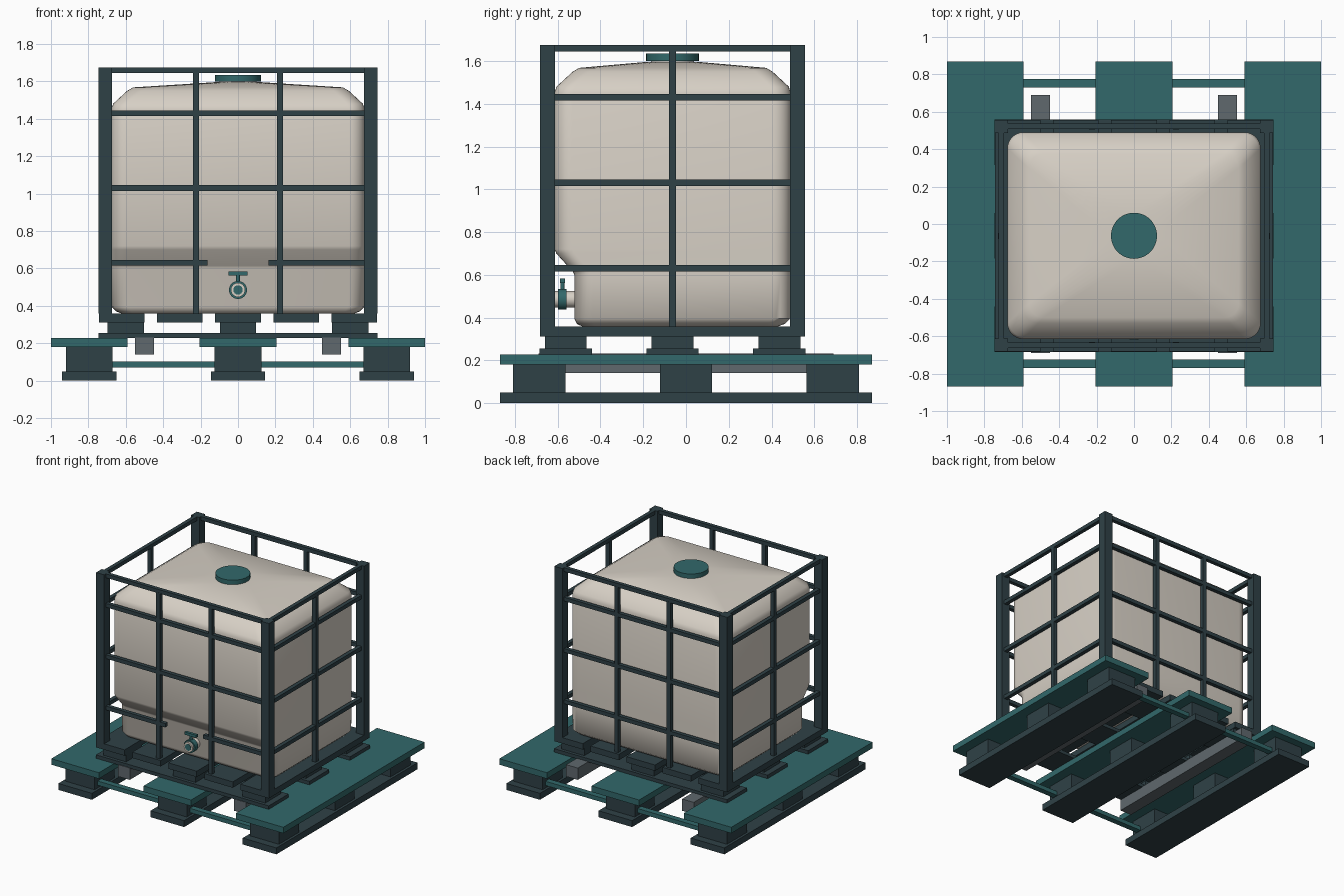
import bpy, bmesh, math
from mathutils import Matrix

if "Cube" in bpy.data.objects:
    bpy.data.objects.remove(bpy.data.objects["Cube"])


def material(name, rgb):
    m = bpy.data.materials.new(name)
    m.diffuse_color = (*rgb, 1)
    m.use_nodes = True
    m.node_tree.nodes["Principled BSDF"].inputs["Base Color"].default_value = m.diffuse_color
    return m


TEAL = material("teal", (0.032, 0.14, 0.145))
DARK = material("dark slate", (0.028, 0.053, 0.062))
CREAM = material("cream plastic", (0.68, 0.63, 0.56))
GREY = material("grey steel", (0.115, 0.14, 0.155))


def finish(name, bm, mat):
    bmesh.ops.recalc_face_normals(bm, faces=bm.faces)
    me = bpy.data.meshes.new(name)
    bm.to_mesh(me)
    bm.free()
    me.materials.append(mat)
    ob = bpy.data.objects.new(name, me)
    bpy.context.collection.objects.link(ob)
    return ob


def smooth(ob, angle):
    bpy.ops.object.select_all(action='DESELECT')
    ob.select_set(True)
    bpy.context.view_layer.objects.active = ob
    bpy.ops.object.shade_smooth_by_angle(angle=math.radians(angle))


def boxes(name, mat, specs):
    """One object from boxes given as (x range, y range, z range)."""
    bm = bmesh.new()
    for rng in specs:
        mid = [(a + b) / 2 for a, b in rng]
        size = [b - a for a, b in rng]
        bmesh.ops.create_cube(bm, size=1, matrix=Matrix.Translation(mid) @ Matrix.Diagonal((*size, 1)))
    return finish(name, bm, mat)


def around(c, w):
    return (c - w / 2, c + w / 2)


def cylinder(name, mat, center, r, depth, axis='Z', segs=40):
    bm = bmesh.new()
    rot = Matrix.Rotation(math.pi / 2, 4, 'X') if axis == 'Y' else Matrix()
    bmesh.ops.create_cone(bm, cap_ends=True, segments=segs, radius1=r, radius2=r, depth=depth,
                          matrix=Matrix.Translation(center) @ rot)
    smooth(finish(name, bm, mat), 30)


# Large lower pallet: three skids joined by thin rails
skids = (-0.795, 0, 0.795)
boxes("lower_pallet_runner", DARK, [(around(x, 0.29), (-0.87, 0.87), (0, 0.05)) for x in skids])
boxes("lower_pallet_block", DARK, [(around(x, 0.25), around(y, 0.245), (0.05, 0.18))
                                   for x in skids for y in (-0.687, 0, 0.687)])
boxes("lower_pallet_deck", TEAL, [(around(x, 0.41), (-0.87, 0.87), (0.18, 0.227))
                                  for x in skids])
boxes("lower_pallet_cross_rail", TEAL, [((-0.68, 0.68), around(y, 0.045), (0.07, 0.103))
                                        for y in (-0.748, 0.752)])
boxes("support_bar", GREY, [(around(x, 0.1), (-0.69, 0.69), (0.14, 0.232)) for x in (-0.5, 0.5)])

# Small upper pallet under the tank
CY = -0.063
rows = (CY - 0.5, CY, CY + 0.5)
boxes("upper_pallet_runner", DARK, [((-0.745, 0.745), around(y, 0.245), (0.228, 0.255)) for y in rows])
boxes("upper_pallet_block", DARK, [(around(x, 0.195), around(y, 0.195), (0.255, 0.312))
                                   for x in (-0.6, 0, 0.6) for y in rows])
boxes("upper_pallet_deck", DARK, [(around(x, 0.245), (CY - 0.62, CY + 0.62), (0.312, 0.358))
                                  for x in (-0.622, -0.311, 0, 0.311, 0.622)])

# Cage: corner posts, horizontal rails, upright bars
T = 0.03
PX, PY = 0.71, 0.585
boxes("cage_post", DARK, [(around(sx * PX, 0.07), around(CY + sy * PY, 0.07), (0.358, 1.675))
                          for sx in (-1, 1) for sy in (-1, 1)])
rails = []
for z in (0.63, 1.03, 1.43, 1.66):
    zr = around(z, T)
    rails += [(around(s * PX, T), (CY - PY, CY + PY), zr) for s in (-1, 1)]
    rails.append(((-PX, PX), around(CY + PY, T), zr))
    front = around(CY - PY, T)
    if z == 0.63:  # gap above the valve
        rails += [((-PX, -0.163), front, zr), ((0.163, PX), front, zr)]
    else:
        rails.append(((-PX, PX), front, zr))
boxes("cage_rail", DARK, rails)
T2 = 0.032
bars = [(around(x, T2), around(CY + s * PY, T2), (0.355, 1.65)) for x in (-0.225, 0.225) for s in (-1, 1)]
bars += [(around(s * PX, T2), around(CY, T2), (0.355, 1.65)) for s in (-1, 1)]
boxes("cage_upright", DARK, bars)


# Tank: rounded rectangles lofted upwards, with a recessed front foot
def ring(z, hx, y0, y1, r, n=7):
    pts = []
    for k, (cx, cy) in enumerate(((hx - r, y1 - r), (r - hx, y1 - r), (r - hx, y0 + r), (hx - r, y0 + r))):
        for i in range(n + 1):
            a = math.pi / 2 * (k + i / n)
            pts.append((cx + r * math.cos(a), cy + r * math.sin(a), z))
    return pts


levels = [(0.358, 0.62, -0.485, 0.43, 0.07), (0.37, 0.65, -0.51, 0.462, 0.08),
          (0.395, 0.675, -0.522, 0.488, 0.085), (0.60, 0.677, -0.522, 0.49, 0.085),
          (0.615, 0.677, -0.53, 0.49, 0.085), (0.70, 0.677, -0.607, 0.49, 0.085),
          (0.72, 0.677, -0.615, 0.49, 0.085), (1.45, 0.677, -0.615, 0.49, 0.085),
          (1.48, 0.668, -0.606, 0.481, 0.085), (1.55, 0.592, -0.53, 0.405, 0.08),
          (1.568, 0.56, -0.50, 0.375, 0.075), (1.596, 0.12, CY - 0.12, CY + 0.12, 0.118)]
bm = bmesh.new()
loops = [[bm.verts.new(p) for p in ring(*lv)] for lv in levels]
for a, b in zip(loops, loops[1:]):
    for i in range(len(a)):
        j = (i + 1) % len(a)
        bm.faces.new((a[i], a[j], b[j], b[i]))
bm.faces.new(loops[0][::-1])
bm.faces.new(loops[-1])
smooth(finish("tank", bm, CREAM), 50)

# Filling lid
cylinder("lid_neck", CREAM, (0, CY, 1.592), 0.1, 0.03)
cylinder("lid", TEAL, (0, CY, 1.617), 0.123, 0.035, segs=48)

# Outlet valve with tee handle
VZ = 0.485
cylinder("valve_pipe", CREAM, (0, -0.535, VZ), 0.038, 0.06, 'Y')
cylinder("valve_flange", TEAL, (0, -0.579, VZ), 0.048, 0.04, 'Y')
cylinder("valve_nozzle", CREAM, (0, -0.604, VZ), 0.038, 0.02, 'Y')
cylinder("valve_cap", TEAL, (0, -0.614, VZ), 0.025, 0.006, 'Y')
cylinder("valve_stem", TEAL, (0, -0.578, 0.55), 0.01, 0.05, segs=16)
boxes("valve_handle", TEAL, [((-0.05, 0.05), around(-0.578, 0.022), (0.562, 0.583))])
